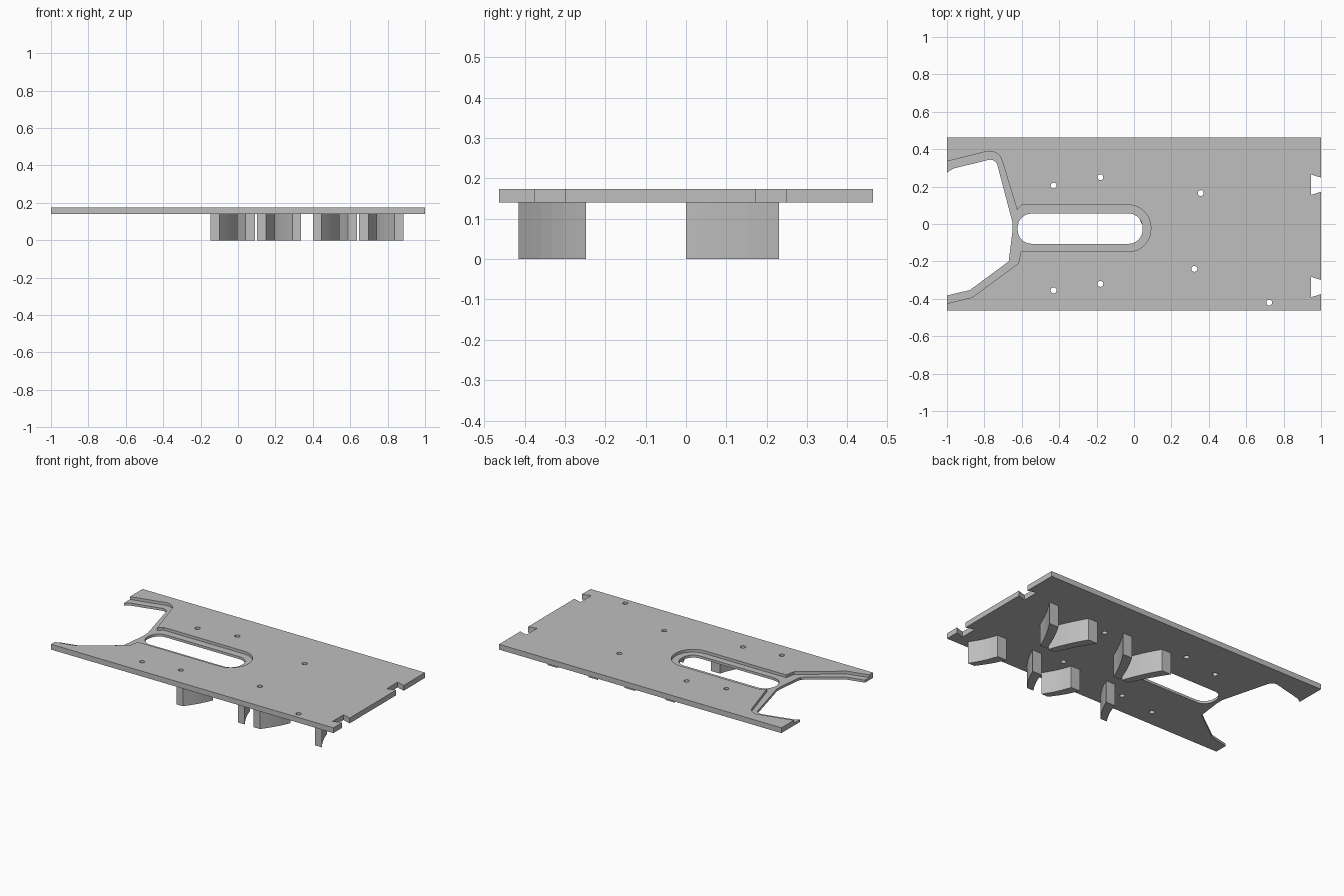
import bpy
import bmesh
import math
from mathutils import Vector

if "Cube" in bpy.data.objects:
    bpy.data.objects.remove(bpy.data.objects["Cube"], do_unlink=True)

BOTTOM, LEDGE, TOP = 0.14, 0.156, 0.174

# Single flat material
grey = bpy.data.materials.new("plain grey")
grey.use_nodes = True
GREY = (0.52, 0.52, 0.52, 1)
grey.diffuse_color = GREY
grey.node_tree.nodes["Principled BSDF"].inputs["Base Color"].default_value = GREY


def rounded(points, steps=8):
    """Outline from (x, y) or (x, y, radius) corners, with arcs at the radii."""
    out = []
    for i, p in enumerate(points):
        c = Vector(p[:2])
        if len(p) == 2:
            out.append(c)
            continue
        a = (Vector(points[i - 1][:2]) - c).normalized()
        b = (Vector(points[(i + 1) % len(points)][:2]) - c).normalized()
        half = a.angle(b) / 2
        centre = c + (a + b).normalized() * p[2] / math.sin(half)
        start = c + a * p[2] / math.tan(half) - centre
        end = c + b * p[2] / math.tan(half) - centre
        sweep = start.angle_signed(end)
        for k in range(steps + 1):
            t = -sweep * k / steps
            out.append(centre + Vector((
                start.x * math.cos(t) - start.y * math.sin(t),
                start.x * math.sin(t) + start.y * math.cos(t))))
    return out


def prism(name, outline, low, high):
    """Extrude a flat outline between two heights."""
    bm = bmesh.new()
    face = bm.faces.new([bm.verts.new((p[0], p[1], low)) for p in outline])
    ext = bmesh.ops.extrude_face_region(bm, geom=[face])
    top = [v for v in ext["geom"] if isinstance(v, bmesh.types.BMVert)]
    bmesh.ops.translate(bm, verts=top, vec=(0, 0, high - low))
    bmesh.ops.recalc_face_normals(bm, faces=bm.faces)
    mesh = bpy.data.meshes.new(name)
    bm.to_mesh(mesh)
    bm.free()
    mesh.materials.append(grey)
    obj = bpy.data.objects.new(name, mesh)
    bpy.context.collection.objects.link(obj)
    return obj


def cut(target, outline, low=0.1, high=0.3):
    """Subtract a prism from the target and bake the result."""
    cutter = prism("cutter", outline, low, high)
    cutter.hide_render = True
    mod = target.modifiers.new("cut", "BOOLEAN")
    mod.operation, mod.solver, mod.object = "DIFFERENCE", "EXACT", cutter
    graph = bpy.context.evaluated_depsgraph_get()
    mesh = bpy.data.meshes.new_from_object(target.evaluated_get(graph))
    target.modifiers.clear()
    target.data = mesh
    bpy.data.objects.remove(cutter, do_unlink=True)


# Flat deck plate
deck = prism("deck_plate", [(-1, -.463), (1, -.463), (1, .463), (-1, .463)], BOTTOM, TOP)

# Shallow ledge running round the end opening and the slot
cut(deck, rounded([
    (-1.1, .31), (-1, .335), (-.725, .403, .07), (-.625, .075), (-.6, .102),
    (.09, .102, .12), (.09, -.148, .12), (-.605, -.148), (-.618, -.21),
    (-.865, -.392), (-1, -.425), (-1.1, -.45)]), low=LEDGE)

# Through openings: end cutout and slot
cut(deck, rounded([
    (-1.1, .20), (-1, .275), (-.968, .296), (-.74, .352, .04), (-.65, .01),
    (-.65, -.04), (-.67, -.20), (-.877, -.353), (-1, -.382), (-1.1, -.405)]))
cut(deck, rounded([(-.622, .056, .075), (.046, .056, .075),
                   (.046, -.106, .075), (-.622, -.106, .075)]))

# Dovetail notches in the straight end
for y in (.21, -.337):
    cut(deck, [(.945, y - .055), (1, y - .038), (1.1, y - .007),
               (1.1, y + .007), (1, y + .038), (.945, y + .055)])

# Small drilled holes
for x, y in ((-.43, .205), (-.18, .25), (.357, .165), (-.43, -.355),
             (-.18, -.32), (.323, -.24), (.723, -.42)):
    cut(deck, [(x + .016 * math.cos(k * math.tau / 16),
                y + .016 * math.sin(k * math.tau / 16)) for k in range(16)])


def bowed(start, end, bow, steps=6):
    """Slightly curved side of a vane."""
    a, b = Vector(start), Vector(end)
    return [a.lerp(b, k / steps) + Vector((bow * math.sin(math.pi * k / steps), 0))
            for k in range(steps + 1)]


def vane(name, axis, side, tip, near, far, tip_y, far_y):
    """Slanted leg: tip and far are x ranges measured from the pair's axis."""
    outer = bowed((axis + side * tip[1], tip_y), (axis + side * far[1], far_y), -side * .008)
    inner = bowed((axis + side * far[0], far_y), (axis + side * tip[0], tip_y), -side * .008)
    prism(name, outer + inner, near, BOTTOM)


# Two bays of legs: a spread pair at the front and a V pair behind
for bay, axis in (("left", .642), ("right", .096)):
    for hand, side in (("inner", -1), ("outer", 1)):
        vane(f"front_leg_{bay}_{hand}", axis, side, (.195, .242), 0, (.098, .162), -.415, -.248)
        vane(f"rear_leg_{bay}_{hand}", axis, side, (.006, .055), 0, (.112, .178), 0, .23)
